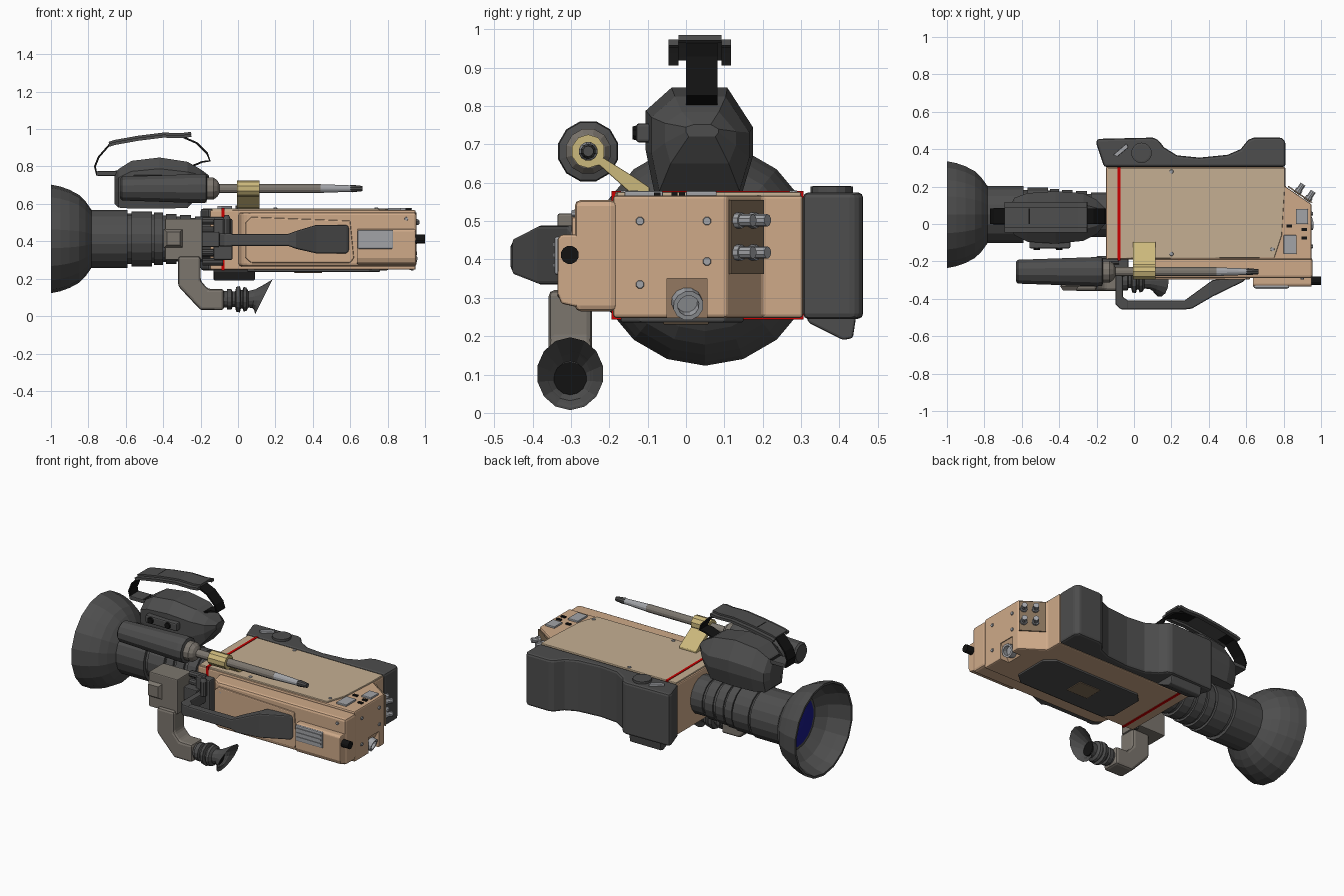
import bpy, bmesh, math
from mathutils import Vector


def material(name, r, g, b):
    m = bpy.data.materials.new(name)
    m.diffuse_color = (r, g, b, 1)
    return m


TAN = material("tan", .62, .40, .25)
LID = material("pale_tan", .56, .43, .29)
BROWN = material("brown", .23, .16, .10)
DARK = material("dark_grey", .075, .075, .075)
BLACK = material("black", .006, .006, .006)
TAUPE = material("taupe", .20, .18, .155)
LIGHT = material("light_grey", .36, .37, .39)
YELLOW = material("yellow", .60, .48, .20)
RED = material("red", .6, .0, .0)
BLUE = material("blue", .01, .01, .25)


def mesh(name, verts, faces, mat, bevel=0):
    me = bpy.data.meshes.new(name)
    bm = bmesh.new()
    vs = [bm.verts.new(v) for v in verts]
    for f in faces:
        bm.faces.new([vs[i] for i in f])
    bmesh.ops.recalc_face_normals(bm, faces=bm.faces)
    bm.to_mesh(me)
    bm.free()
    me.materials.append(mat)
    ob = bpy.data.objects.new(name, me)
    bpy.context.collection.objects.link(ob)
    if bevel:
        b = ob.modifiers.new("bevel", 'BEVEL')
        b.width, b.segments, b.limit_method = bevel, 2, 'ANGLE'
    return ob


def loft(name, rings, mat, bevel=0):
    n = len(rings[0])
    faces = [(k*n + i, k*n + (i+1) % n, k*n + n + (i+1) % n, k*n + n + i)
             for k in range(len(rings)-1) for i in range(n)]
    faces += [range(n), range(len(rings)*n - n, len(rings)*n)]
    return mesh(name, [p for r in rings for p in r], faces, mat, bevel)


def prism(name, pts, axis, a, b, mat, bevel=0):
    put = {'x': lambda p, t: (t, *p), 'y': lambda p, t: (p[0], t, p[1]), 'z': lambda p, t: (*p, t)}[axis]
    return loft(name, [[put(p, t) for p in pts] for t in (a, b)], mat, bevel)


def box(name, x, y, z, mat, bevel=0):
    return prism(name, [(x[0], y[0]), (x[1], y[0]), (x[1], y[1]), (x[0], y[1])], 'z', *z, mat, bevel)


def lathe(name, prof, origin, direction, mat, n=12):
    q = Vector(direction).to_track_quat('Z', 'Y')
    ang = [2*math.pi*(i+.5)/n for i in range(n)]
    return loft(name, [[Vector(origin) + q @ Vector((r*math.cos(a), r*math.sin(a), t)) for a in ang]
                       for t, r in prof], mat)


def strip(name, pts, y0, y1, thick, mat):
    verts = [(x, y, z) for x, z in pts for y in (y0, y1)]
    ob = mesh(name, verts, [(2*i, 2*i+1, 2*i+3, 2*i+2) for i in range(len(pts)-1)], mat)
    s = ob.modifiers.new("thickness", 'SOLIDIFY')
    s.thickness, s.offset = thick, 0


X, Y, Z = (1, 0, 0), (0, 1, 0), (0, 0, 1)

# Camera body with a notch under the rear socket
body = prism("body", [(-.15, -.19), (-.15, .305), (.81, .305), (.81, .2), (.95, .105), (.95, -.19)],
             'z', .248, .567, TAN, .008)
cutter = prism("socket_cutter", [(.86, .2), (1.1, .2), (1.1, .36), (.945, .35)], 'y', -.05, .055, TAN)
cutter.hide_render = True
cutter.hide_viewport = True
cut = body.modifiers.new("notch", 'BOOLEAN')
cut.object = cutter
prism("top_lid", [(-.14, -.185), (-.14, .3), (.805, .3), (.805, .18), (.79, -.06), (.75, -.18)],
      'z', .56, .576, LID, .004)
box("red_stripe", (-.088, -.072), (-.194, .306), (.244, .579), RED)
prism("front_panel", [(0, -.18), (.02, -.265), (.06, -.29), (.955, -.29), (.955, -.18)],
      'z', .265, .555, TAN, .015)
prism("panel_raised_face", [(.04, .31), (.07, .285), (.6, .285), (.62, .31), (.6, .51), (.07, .53), (.04, .5)],
      'y', -.298, -.28, TAN, .006)
prism("rear_bump", [(-.28, .275), (-.325, .285), (-.335, .31), (-.335, .455), (-.325, .465), (-.28, .465)],
      'x', .635, .95, TAN, .006)
box("side_display", (.64, .83), (-.343, -.32), (.36, .46), LIGHT, .006)
for i in range(3):
    box("display_slat", (.65, .82), (-.347, -.34), (.38 + i*.027, .39 + i*.027), LIGHT)
lathe("rear_knob", [(0, .024), (.05, .024)], (.95, -.303, .412), X, BLACK)
prism("base_plate", [(.05, -.12), (.1, -.17), (.7, -.17), (.76, -.12), (.76, .1), (.7, .15), (.1, .15), (.05, .1)],
      'z', .236, .252, DARK, .005)
prism("base_latch", [(.3, -.06), (.45, -.06), (.45, .06), (.3, .06)], 'z', .231, .24, BROWN, .003)

# Rear sockets and screws
prism("socket_plate", [(.948, .112, ), (.822, .198), (.826, .204), (.954, .117)], 'z', .362, .555, BROWN)
slant = Vector((.56, .83, 0)).normalized()
for px, py in ((.925, .125), (.87, .163)):
    for pz in (.418, .502):
        lathe("rear_socket", [(0, .021), (.025, .021), (.025, .016), (.06, .016)],
              (px, py, pz), slant, LIGHT, 10)
lathe("round_socket", [(-.06, .04), (.05, .04), (.05, .028), (.02, .028)], (.9, 0, .295), (.75, .1, -.25), LIGHT, 12)
for y, z in ((-.12, .5), (.055, .5), (.055, .395), (-.12, .335)):
    lathe("rear_screw", [(0, .012), (.008, .01)], (.948, y, z), X, LIGHT, 8)
for x, y in ((.2, .28), (.2, -.16), (.74, -.135)):
    lathe("lid_screw", [(0, .012), (.006, .01)], (x, y, .574), Z, LIGHT, 8)
for x, z in ((.08, .5), (.08, .3), (.9, .52), (.9, .29)):
    lathe("panel_screw", [(0, .01), (.008, .009)], (x, -.29, z), (0, -1, 0), LIGHT, 8)
box("top_switch_plate", (.8, .87), (-.16, -.06), (.56, .578), LIGHT, .003)
box("top_gauge_plate", (.865, .93), (0, .08), (.56, .578), LIGHT, .003)
for x, y in ((.83, -.01), (.91, -.03), (.91, -.075)):
    box("top_button", (x-.015, x+.015), (y-.008, y+.008), (.56, .575), BLACK)

# Curved shoulder rest on the far side
prism("shoulder_rest", [(-.2, .455), (-.2, .425), (-.16, .305), (.81, .305), (.81, .44), (.79, .462),
                        (.64, .462), (.61, .45), (.57, .40), (.5, .37), (.35, .355), (.23, .367),
                        (.16, .41), (.13, .45), (.1, .462)], 'z', .245, .575, DARK, .014)
prism("rest_drop_block", [(.31, .26), (.32, .235), (.41, .19), (.435, .195), (.445, .26)], 'x', -.13, .09, DARK, .006)
lathe("rest_dial", [(0, .055), (.018, .055), (.02, .045)], (.04, .38, .572), Z, DARK, 14)
prism("rest_switch", [(-.11, .37), (-.09, .36), (-.03, .41), (-.04, .43)], 'z', .57, .59, LIGHT, .003)

# Lens barrel and flared hood
axis = (0, .05, .413)
lathe("lens_barrel", [(-.8, .155), (-.59, .155), (-.59, .135), (-.57, .135), (-.57, .147), (-.46, .147),
                      (-.46, .13), (-.45, .13), (-.45, .14), (-.4, .14), (-.4, .125), (-.385, .125),
                      (-.385, .134), (-.33, .134), (-.33, .12), (-.31, .12), (-.31, .128), (-.25, .128),
                      (-.25, .112), (-.23, .112), (-.23, .12), (-.14, .12)], axis, X, DARK, 18)
lathe("lens_hood", [(-.78, .15), (-.79, .165), (-.815, .2), (-.85, .235), (-.9, .262), (-.95, .28), (-1, .29),
                    (-1, .276), (-.94, .262), (-.87, .23), (-.82, .17), (-.82, .15)], axis, X, DARK, 18)
lathe("lens_glass", [(-.84, .03), (-.835, .1), (-.82, .155), (-.81, .155)], axis, X, BLUE, 18)

# Lens grip hump: chamfered sections along x
hump = []
for x, y0, y1, z0, z1 in ((-.66, -.01, .1, .6, .765), (-.64, -.06, .14, .58, .785), (-.57, -.095, .165, .575, .83),
                          (-.42, -.105, .175, .575, .848), (-.27, -.09, .165, .578, .825),
                          (-.2, -.055, .13, .65, .785), (-.155, .0, .085, .72, .752)):
    w, h = y1 - y0, z1 - z0
    hump.append([(x, y0 + w*u, z0 + h*v) for u, v in
                 ((.08, 0), (.9, 0), (1, .35), (1, .62), (.76, 1), (.24, 1), (0, .78), (0, .4))])
loft("lens_grip", hump, DARK)
box("grip_flap", (-.755, -.62), (-.005, .085), (.75, .775), DARK, .005)
box("grip_side_control", (-.56, -.34), (-.13, -.08), (.705, .755), DARK, .008)
for x in (-.52, -.4):
    lathe("grip_button", [(0, .022), (.015, .018)], (x, -.125, .73), (0, -1, 0), BLACK, 8)

# Hand strap over the grip
strip("hand_strap", [(-.64, .775), (-.755, .755), (-.765, .80), (-.745, .85), (-.68, .925), (-.56, .955), (-.4, .972),
                     (-.3, .96), (-.22, .925), (-.165, .87), (-.15, .83), (-.19, .825), (-.25, .8)],
      0, .082, .01, BLACK)
pad = [(-.69, .925), (-.66, .935), (-.53, .958), (-.4, .974), (-.3, .972), (-.25, .978)]
strip("strap_pad", pad, -.02, .092, .014, DARK)
for y0, y1 in ((-.045, -.02), (.092, .117)):
    strip("strap_pad_edge", [(x, z - .012) for x, z in pad], y0, y1, .016, DARK)

# Microphone on its clamp
mic = (0, -.255, .682)
lathe("microphone_windshield", [(-.63, .055), (-.62, .066), (-.2, .081), (-.17, .078), (-.165, .06)], mic, X, DARK, 12)
lathe("microphone_collar", [(-.17, .055), (-.165, .06), (-.13, .06), (-.11, .045), (-.1, .026)], mic, X, TAUPE, 12)
lathe("microphone_rod", [(-.12, .025), (.44, .025), (.45, .02)], mic, X, TAUPE, 12)
lathe("microphone_tip", [(.44, .024), (.6, .018), (.61, .018)], mic, X, LIGHT, 12)
lathe("microphone_plug", [(.6, .018), (.61, .02), (.665, .014)], mic, X, DARK, 10)
lathe("clamp_ring", [(-.005, .044), (.115, .044)], mic, X, YELLOW, 10)
prism("clamp_arm", [(-.27, .645), (-.225, .645), (-.15, .578), (-.095, .574), (-.095, .588), (-.135, .615), (-.215, .665)],
      'x', -.005, .115, YELLOW, .003)
for x in (.02, .09):
    lathe("clamp_screw", [(0, .01), (.02, .008)], (x, -.165, .61), Z, DARK, 8)

# Side handle: left post, thin bar, widening rear wing
prism("handle_post", [(-.1, -.2), (-.1, -.43), (-.07, -.457), (-.03, -.457), (-.03, -.41), (-.06, -.39), (-.06, -.2)],
      'z', .372, .443, DARK, .008)
wing = []
for x, y0, y1, z0, z1 in ((-.06, -.457, -.41, .375, .44), (.27, -.457, -.41, .375, .44), (.31, -.452, -.38, .36, .455),
                          (.42, -.388, -.3, .335, .488), (.58, -.31, -.28, .335, .488), (.595, -.298, -.28, .35, .475)):
    wing.append([(x, y0, z0), (x, y1, z0), (x, y1, z1), (x, y0, z1)])
loft("handle_grip", wing, DARK, .008)
box("handle_bracket", (-.13, -.03), (-.24, -.18), (.3, .52), DARK, .008)
for z in (.29, .34, .46, .51):
    lathe("bracket_knob", [(0, .02), (.11, .02)], (-.19, -.2, z), X, DARK, 10)
lathe("bracket_lever", [(0, .022), (.09, .022), (.11, .012)], (-.06, -.26, .43), Z, DARK, 10)

# Viewfinder: box, elbow, eyepiece and slanted eyecup
box("viewfinder_box", (-.39, -.19), (-.335, -.19), (.3, .52), TAUPE, .006)
loft("viewfinder_button", [[(-.345+s*a, y, .415+s*b) for a, b in ((-1, -1), (1, -1), (1, 1), (-1, 1))]
                           for y, s in ((-.33, .052), (-.355, .035))], TAUPE)
box("viewfinder_mount", (-.2, -.1), (-.27, -.17), (.37, .45), DARK, .005)
prism("viewfinder_elbow", [(-.32, .32), (-.32, .16), (-.2, .032), (-.075, .032), (-.075, .145), (-.16, .145),
                           (-.2, .19), (-.2, .32)], 'y', -.358, -.245, TAUPE, .015)
eye = (0, -.302, .09)
lathe("eyepiece", [(-.08, .045), (-.06, .045), (-.06, .055), (-.035, .055), (-.03, .042), (-.015, .042), (-.01, .066),
                   (.01, .07), (.015, .05), (.025, .05), (.03, .066), (.045, .062), (.055, .045), (.075, .045)],
      eye, X, DARK, 14)
cup = lathe("eyecup", [(.06, .045), (.085, .05), (.11, .066), (.138, .095), (.132, .088), (.1, .058), (.08, .042)],
            eye, X, DARK, 14)
for v in cup.data.vertices:
    if v.co.x > .07:
        k = (v.co.x - .06) / .078
        v.co.x += (v.co.z - .09) * .5 * k
        v.co.z += .012 * k
        v.co.y = eye[1] + (v.co.y - eye[1]) * .92
lathe("eye_glass", [(.07, .043), (.086, .043)], eye, X, BLACK, 14)
